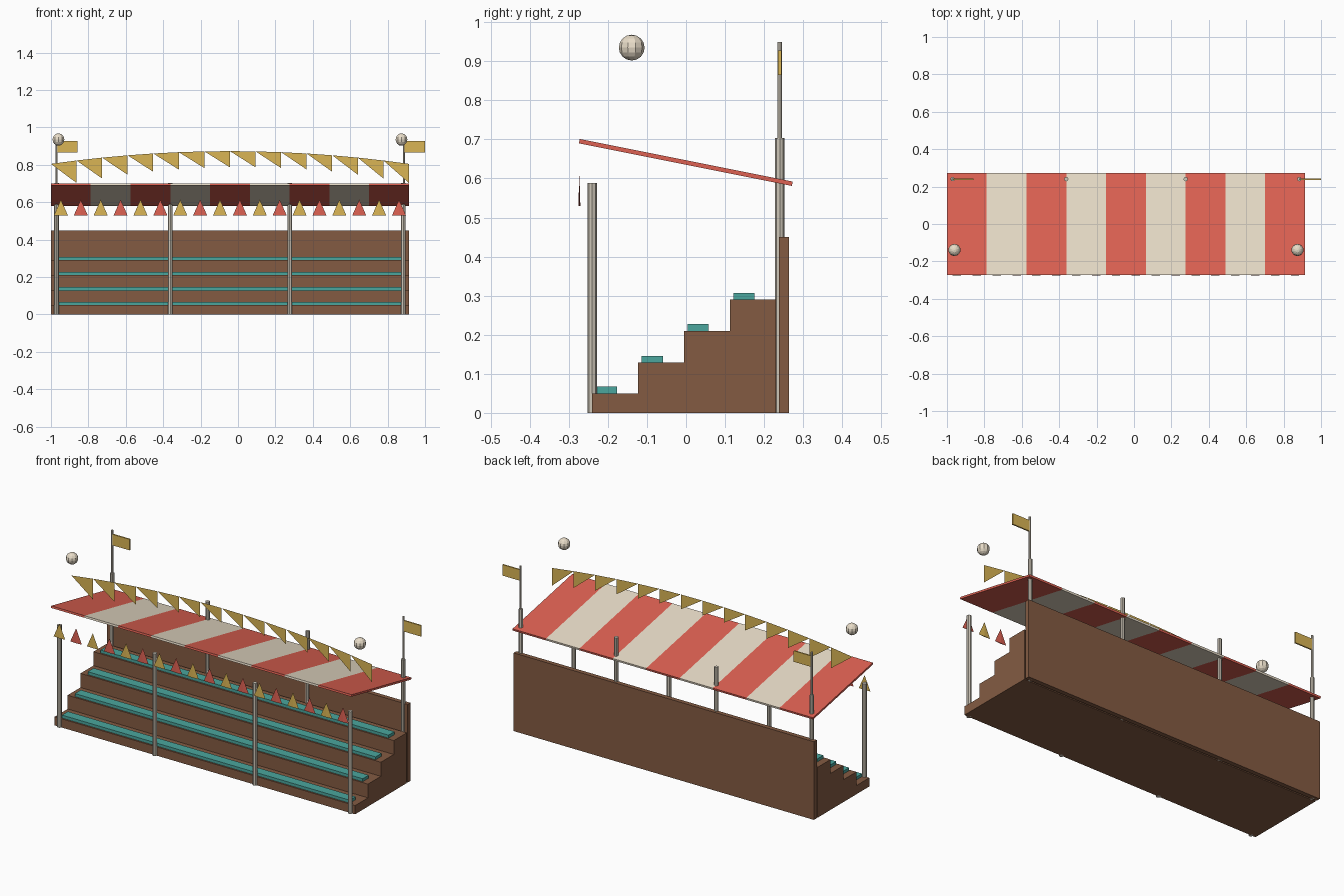
import bpy, bmesh, math
from mathutils import Matrix, Vector

if "Cube" in bpy.data.objects:
    bpy.data.objects.remove(bpy.data.objects["Cube"])

X0, X1 = -1.0, 0.914
W, CX = X1 - X0, (X0 + X1) / 2


def material(name, r, g, b):
    m = bpy.data.materials.new(name)
    m.diffuse_color = (r, g, b, 1)
    m.use_nodes = True
    m.node_tree.nodes["Principled BSDF"].inputs["Base Color"].default_value = m.diffuse_color
    return m


WOOD = material("wood", 0.23, 0.105, 0.055)
RED = material("red", 0.73, 0.12, 0.085)
CREAM = material("cream", 0.81, 0.72, 0.58)
TEAL = material("teal", 0.07, 0.38, 0.34)
YELLOW = material("yellow", 0.70, 0.46, 0.09)
POLE = material("pole", 0.62, 0.57, 0.48)


def finish(name, bm, mat, recalc=True):
    if recalc:
        bmesh.ops.recalc_face_normals(bm, faces=bm.faces)
    me = bpy.data.meshes.new(name)
    bm.to_mesh(me)
    bm.free()
    me.materials.append(mat)
    ob = bpy.data.objects.new(name, me)
    bpy.context.collection.objects.link(ob)
    return ob


def prism(name, profile, x0, x1, mat):
    """Extrude a (y, z) profile along x."""
    bm = bmesh.new()
    f = bm.faces.new([bm.verts.new((x0, y, z)) for y, z in profile])
    new = bmesh.ops.extrude_face_region(bm, geom=[f])["geom"]
    bmesh.ops.translate(bm, vec=(x1 - x0, 0, 0),
                        verts=[v for v in new if isinstance(v, bmesh.types.BMVert)])
    return finish(name, bm, mat)


def box(name, x0, x1, y0, y1, z0, z1, mat):
    return prism(name, [(y0, z0), (y1, z0), (y1, z1), (y0, z1)], x0, x1, mat)


def cone(name, x, y, z0, z1, r0, r1, mat, sides=8, flat=1.0):
    bm = bmesh.new()
    bmesh.ops.create_cone(bm, cap_ends=True, segments=sides, radius1=r0, radius2=r1, depth=z1 - z0)
    bmesh.ops.scale(bm, vec=(1, flat, 1), verts=bm.verts)
    bmesh.ops.translate(bm, vec=(x, y, (z0 + z1) / 2), verts=bm.verts)
    return finish(name, bm, mat)


# Stepped stand
tops = [0.05, 0.129, 0.21, 0.29]
step = 0.1175
profile = [(-0.24, 0)]
for i, z in enumerate(tops):
    profile += [(-0.24 + i * step, z), (-0.24 + (i + 1) * step, z)]
profile.append((0.23, 0))
prism("stepped_stand", profile, X0, X1, WOOD)

# Bench seats
for i, z in enumerate(tops):
    y = -0.231 + i * step
    box("bench_seat", X0 + 0.04, X1 - 0.04, y, y + 0.054, z, z + 0.017, TEAL)

# Back wall
box("back_wall", X0, X1, 0.238, 0.264, 0, 0.45, WOOD)

# Front and back posts
for x in (X0 + 0.03, X0 + W / 3, X0 + 2 * W / 3, X1 - 0.03):
    cone("front_post", x, -0.24, 0, 0.588, 0.0125, 0.0125, POLE)
    cone("back_post", x, 0.24, 0, 0.703, 0.0118, 0.0118, POLE)

# Striped sloping roof
stripe = W / 9
for i in range(9):
    prism("roof_stripe", [(-0.274, 0.690), (0.271, 0.581), (0.273, 0.592), (-0.272, 0.701)],
          X0 + i * stripe, X0 + (i + 1) * stripe, CREAM if i % 2 else RED)

# Pennants along the front edge
gap = W / 18
for i in range(18):
    cone("front_pennant", X0 + (i + 0.5) * gap, -0.273, 0.53, 0.614, 0.037, 0,
         RED if i % 2 else YELLOW, sides=4, flat=0.07)

# Arched bunting above the roof
bm = bmesh.new()
N, BY = 14, -0.087


def arch(i):
    return Vector((X0 + W * i / N, BY, 0.873 - 0.068 * (2 * i / N - 1) ** 2))


for i in range(N):
    tip = (X0 + W * (i + 1) / N, BY, 0.787 - 0.084 * ((i - 6.5) / 6.5) ** 2)
    bm.faces.new([bm.verts.new(p) for p in (arch(i), tip, arch(i + 1))])
finish("arched_bunting", bm, YELLOW, recalc=False)

# Flag poles, flags and floating lamps at both ends
for x, lamp_x in ((X0 + 0.03, -0.96), (X1 - 0.027, 0.874)):
    cone("flag_pole", x, 0.24, 0.69, 0.95, 0.006, 0.006, POLE)
    box("flag", x, x + 0.113, 0.236, 0.244, 0.865, 0.928, YELLOW)
    bm = bmesh.new()
    bmesh.ops.create_uvsphere(bm, u_segments=10, v_segments=8, radius=0.033,
                              matrix=Matrix.Translation((lamp_x, -0.139, 0.935)))
    finish("round_lamp", bm, CREAM)
